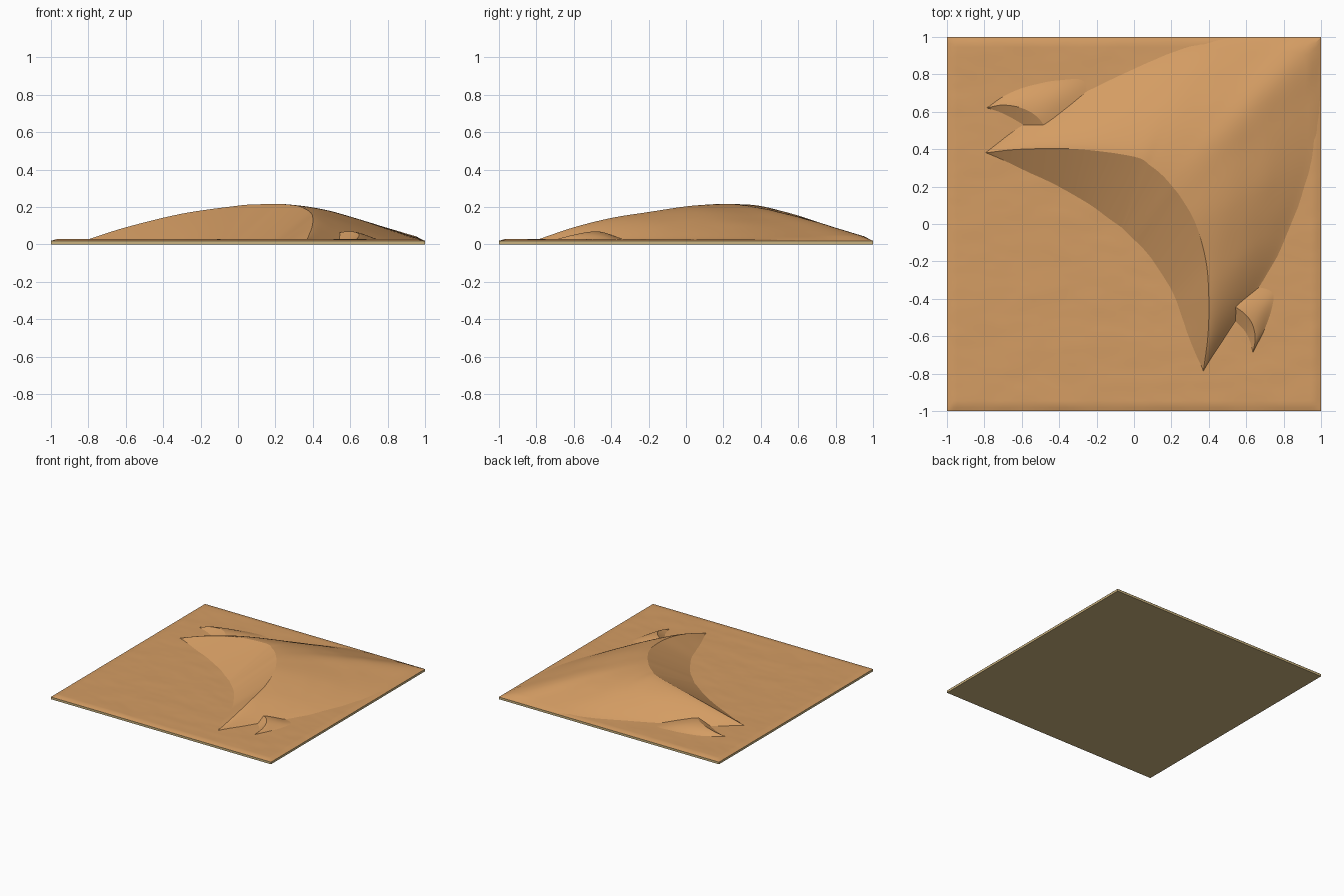
import bpy
import bmesh
import math
from mathutils import Vector, noise

if "Cube" in bpy.data.objects:
    bpy.data.objects.remove(bpy.data.objects["Cube"], do_unlink=True)

SLAB_TOP = 0.018
FOOT_Z = 0.024


def make_material(name, colour):
    material = bpy.data.materials.new(name)
    material.use_nodes = True
    material.diffuse_color = (*colour, 1)
    shader = material.node_tree.nodes["Principled BSDF"]
    shader.inputs["Base Color"].default_value = (*colour, 1)
    shader.inputs["Roughness"].default_value = 0.95
    return material


sand = make_material("warm sand", (0.66, 0.335, 0.125))
earth = make_material("pale earth", (0.6, 0.45, 0.21))


def finish(name, bm, material, smooth=True):
    mesh = bpy.data.meshes.new(name)
    bm.to_mesh(mesh)
    bm.free()
    mesh.materials.append(material)
    obj = bpy.data.objects.new(name, mesh)
    bpy.context.collection.objects.link(obj)
    if smooth:
        bpy.ops.object.select_all(action="DESELECT")
        obj.select_set(True)
        bpy.context.view_layer.objects.active = obj
        bpy.ops.object.shade_smooth_by_angle(angle=math.radians(28))
    return obj


def drop_at_border(p):
    """Let sand fall to the slab close to its border."""
    edge = min(1, (1 - max(abs(p.x), abs(p.y))) / 0.035)
    p.z = SLAB_TOP + 0.001 + edge * (p.z - SLAB_TOP)


def spline(points, steps):
    """Smooth curve through the points (Catmull-Rom)."""
    pts = [Vector(p) for p in points]
    pts = [2 * pts[0] - pts[1]] + pts + [2 * pts[-1] - pts[-2]]
    curve = []
    for a, b, c, d in zip(pts, pts[1:], pts[2:], pts[3:]):
        for i in range(steps):
            t = i / steps
            curve.append(0.5 * (2 * b + (c - a) * t
                                + (2 * a - 5 * b + 4 * c - d) * t ** 2
                                + (3 * b - a - 3 * c + d) * t ** 3))
    curve.append(pts[-2])
    return curve


def dune(name, ribs, fade, steps=8, slip_rows=5, back_rows=24):
    """Loft a crescent dune; each rib is slip foot, crest, tail foot."""
    feet = spline([(*r[0], FOOT_Z) for r in ribs], steps)
    crests = spline([r[1] for r in ribs], steps)
    tails = spline([(*r[2], FOOT_Z) for r in ribs], steps)
    bm = bmesh.new()
    columns = []
    for foot, crest, tail in zip(feet, crests, tails):
        # steep slip face, then the long rounded windward slope
        line = [foot.lerp(crest, i / slip_rows) for i in range(slip_rows)]
        for i in range(back_rows + 1):
            t = i / back_rows
            p = crest.lerp(tail, t)
            p.z = tail.z + (crest.z - tail.z) * (1 - t ** 1.5) ** fade
            p.z += 0.002 * noise.noise(p * 7) * math.sin(math.pi * t)
            line.append(p)
        for p in line:
            p.x, p.y = (max(-1, min(1, c)) for c in (p.x, p.y))
            drop_at_border(p)
        columns.append([bm.verts.new(p) for p in line])
    for a, b in zip(columns, columns[1:]):
        for v in range(len(a) - 1):
            bm.faces.new((a[v], b[v], b[v + 1], a[v + 1]))
    bmesh.ops.remove_doubles(bm, verts=bm.verts, dist=0.0002)
    return finish(name, bm, sand)


# Thin square slab
bm = bmesh.new()
bmesh.ops.create_cube(bm, size=2)
for v in bm.verts:
    v.co.z = SLAB_TOP if v.co.z > 0 else 0
finish("base_slab", bm, earth, smooth=False)

# Gently uneven sand sheet that drops to the slab at its border
bm = bmesh.new()
bmesh.ops.create_grid(bm, x_segments=110, y_segments=110, size=1)
for v in bm.verts:
    x, y = v.co.x, v.co.y
    broad = noise.noise(Vector((x * 4, y * 7, 0)))
    fine = noise.noise(Vector((x * 9 + y * 4, y * 16, 5)))
    v.co.z = 0.027 + 0.002 * broad + 0.001 * fine
    drop_at_border(v.co)
finish("sand_sheet", bm, sand)

# Large crescent dune
dune("main_dune", [
    ((-.8, .38), (-.8, .38, .026), (-.8, .38)),
    ((-.6, .29), (-.6, .4, .09), (-.6, .53)),
    ((-.32, .15), (-.3, .4, .163), (-.3, .69)),
    ((-.1, .0), (0, .36, .206), (.05, .86)),
    ((-.06, -.03), (.09, .31, .212), (.4, .98)),
    ((-.03, -.06), (.155, .257, .215), (.75, 1)),
    ((0, -.09), (.205, .2, .216), (1, 1)),
    ((.05, -.14), (.255, .135, .213), (1, .72)),
    ((.12, -.23), (.33, 0, .202), (.96, .35)),
    ((.2, -.36), (.385, -.2, .172), (.83, -.05)),
    ((.25, -.49), (.4, -.4, .14), (.68, -.33)),
    ((.3, -.64), (.395, -.6, .09), (.52, -.56)),
    ((.37, -.79), (.37, -.79, .026), (.37, -.79)),
], fade=1.15)

# Two small dunes that merge into the flanks of the large one
dune("back_small_dune", [
    ((-.79, .62), (-.79, .62, .027), (-.79, .62)),
    ((-.7, .585), (-.7, .636, .05), (-.66, .71)),
    ((-.6, .53), (-.595, .618, .067), (-.4, .79)),
    ((-.54, .48), (-.515, .57, .07), (-.24, .78)),
    ((-.47, .41), (-.45, .48, .055), (-.24, .6)),
], fade=1.5)
dune("front_small_dune", [
    ((.49, -.47), (.5, -.42, .055), (.58, -.34)),
    ((.545, -.53), (.58, -.47, .068), (.68, -.32)),
    ((.59, -.58), (.63, -.53, .064), (.76, -.36)),
    ((.615, -.63), (.648, -.61, .048), (.72, -.53)),
    ((.635, -.69), (.635, -.69, .027), (.635, -.69)),
], fade=1.5)
